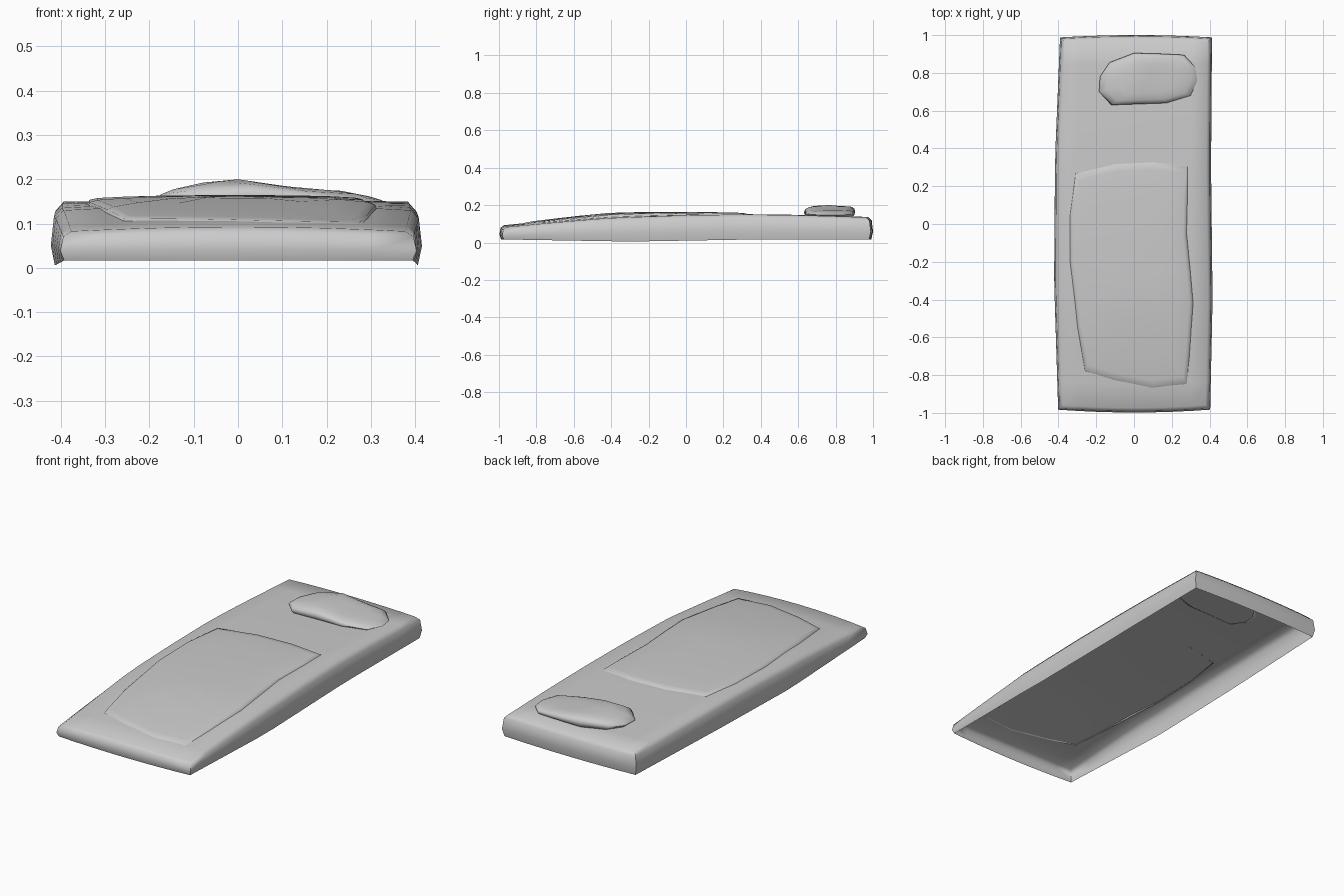
import bpy, bmesh, math

if "Cube" in bpy.data.objects:
    bpy.data.objects.remove(bpy.data.objects["Cube"])


def lerp(table, t):
    # piecewise linear lookup in a list of (position, value)
    if t <= table[0][0]:
        return table[0][1]
    for (a, va), (b, vb) in zip(table, table[1:]):
        if t <= b:
            return va + (vb - va) * (t - a) / (b - a)
    return table[-1][1]


EDGE = [(-1, .077), (-.8, .097), (-.6, .115), (-.4, .131), (0, .145), (.3, .15), (.6, .146), (1, .134)]
CROWN = [(-1, .013), (-.3, .012), (.3, .002), (1, .002)]
LEFT = [(-1, -.398), (-.3, -.42), (.35, -.415), (1, -.388)]
RIGHT = [(-1, .40), (-.4, .413), (.3, .405), (1, .41)]


def height(x, y):
    return lerp(EDGE, y) + lerp(CROWN, y) * (1 - (x / .4) ** 2)


def finish(bm, name, angle):
    me = bpy.data.meshes.new(name)
    bmesh.ops.recalc_face_normals(bm, faces=bm.faces)
    bm.to_mesh(me)
    bm.free()
    ob = bpy.data.objects.new(name, me)
    bpy.context.collection.objects.link(ob)
    bpy.ops.object.select_all(action='DESELECT')
    ob.select_set(True)
    bpy.context.view_layer.objects.active = ob
    bpy.ops.object.shade_smooth_by_angle(angle=math.radians(angle))
    return ob


def loft(name, rings, center, angle):
    # stacked closed rings, closed by a fan at the top
    bm = bmesh.new()
    loops = [[bm.verts.new(p) for p in r] for r in rings]
    n = len(loops[0])
    for a, b in zip(loops, loops[1:]):
        for i in range(n):
            j = (i + 1) % n
            bm.faces.new((a[i], a[j], b[j], b[i]))
    c = bm.verts.new(center)
    for i in range(n):
        bm.faces.new((loops[-1][i], loops[-1][(i + 1) % n], c))
    # flip if the fan ended up facing down
    ob = finish(bm, name, angle)
    if ob.data.polygons[-1].normal.z < 0:
        ob.data.flip_normals()
    return ob


def scaled(outline, c, s):
    return [(c[0] + (x - c[0]) * s, c[1] + (y - c[1]) * s) for x, y in outline]


# mattress: curved top sheet with a rounded skirt, open underneath
NX, NY = 8, 14
bm = bmesh.new()


def mat_point(i, j, out):
    u, v = i / NX, j / NY
    y = -.98 + 1.965 * v
    x0, x1 = lerp(LEFT, y), lerp(RIGHT, y)
    x = x0 + (x1 - x0) * u
    bow = .015 * (1 - (2 * u - 1) ** 2)
    y += -bow if j == 0 else bow * .8 if j == NY else 0
    if i in (0, NX):
        x += (out if i else -out)
    if j in (0, NY):
        y += (out if j else -out)
    return x, y


grid = {}
for i in range(NX + 1):
    for j in range(NY + 1):
        x, y = mat_point(i, j, -.022)
        grid[i, j] = bm.verts.new((x, y, height(x, y)))
for i in range(NX):
    for j in range(NY):
        bm.faces.new((grid[i, j], grid[i + 1, j], grid[i + 1, j + 1], grid[i, j + 1]))
border = ([(i, 0) for i in range(NX)] + [(NX, j) for j in range(NY)]
          + [(i, NY) for i in range(NX, 0, -1)] + [(0, j) for j in range(NY, 0, -1)])
prev = [grid[k] for k in border]
for out, level in ((-.004, .85), (.003, .35), (-.006, 0)):
    ring = []
    for k in border:
        x, y = mat_point(*k, out)
        low = .017 - .012 * max(0, 1 - abs(y + .3) / .7)
        ring.append(bm.verts.new((x, y, low + (height(x, y) - low) * level)))
    for a in range(len(ring)):
        b = (a + 1) % len(ring)
        bm.faces.new((prev[b], prev[a], ring[a], ring[b]))
    prev = ring
mattress = finish(bm, "mattress", 50)
top = max(mattress.data.polygons, key=lambda p: p.center.z)
if top.normal.z < 0:
    mattress.data.flip_normals()

# blanket: thin raised panel that follows the mattress
BL = [(-.31, .27), (-.1, .32), (.1, .33), (.285, .31), (.285, .17), (.28, -.05), (.30, -.25), (.315, -.42),
      (.295, -.7), (.28, -.85), (.1, -.87), (-.1, -.83), (-.26, -.78), (-.30, -.55), (-.34, -.2), (-.34, .05)]
bc = (-.01, -.27)
LIFT = [(-.9, .006), (-.45, .016), (-.1, .014), (.35, .008)]
rings = []
for s, k in ((1, -.3), (.985, .5), (.93, .8), (.75, .95), (.5, 1), (.25, 1)):
    rings.append([(x, y, height(x, y) + k * lerp(LIFT, y)) for x, y in scaled(BL, bc, s)])
loft("blanket", rings, (*bc, height(*bc) + .015), 60)

# pillow: lopsided cushion lying at the back
PO = [(-.185, .70), (-.18, .78), (-.13, .855), (0, .905), (.13, .902), (.265, .895), (.325, .83),
      (.335, .76), (.30, .68), (.17, .64), (.02, .635), (-.12, .63)]
PTOP = [(-.17, .178), (-.1, .192), (0, .2), (.15, .178), (.25, .174), (.33, .158)]
pc = (.08, .775)
rings = []
for s, k in ((.86, -.05), (.95, .12), (1, .42), (.96, .7), (.85, .88), (.6, .98), (.3, 1)):
    rings.append([(x, y, .138 + k * (lerp(PTOP, x) - .138)) for x, y in scaled(PO, pc, s)])
loft("pillow", rings, (*pc, lerp(PTOP, pc[0])), 60)
